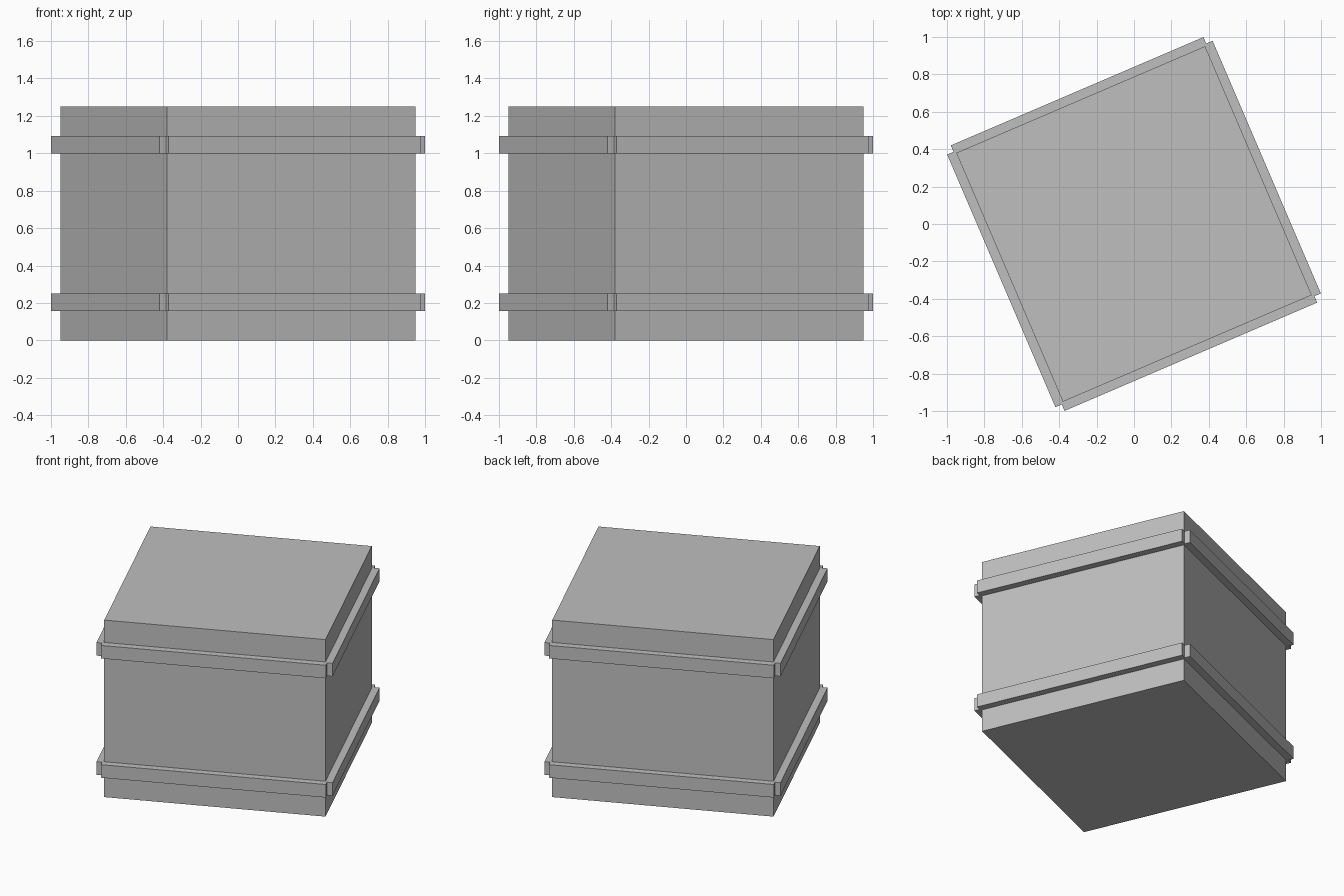
import bpy, bmesh, math
from mathutils import Matrix

cube = bpy.data.objects.get("Cube")
if cube:
    bpy.data.objects.remove(cube, do_unlink=True)

HALF = 0.7235      # half width of the box
HEIGHT = 1.25
REACH = 0.772      # outer face of the strips
END = 0.735        # half length of the strips
TURN = Matrix.Rotation(math.radians(23.2), 4, "Z")

grey = bpy.data.materials.new("plain_grey")
grey.use_nodes = True
grey.diffuse_color = (0.52, 0.52, 0.52, 1)
grey.node_tree.nodes["Principled BSDF"].inputs["Base Color"].default_value = grey.diffuse_color


def prism(name, outline, bottom, top):
    """Extrude a flat outline upwards into a solid."""
    bm = bmesh.new()
    base = bm.faces.new([bm.verts.new((x, y, bottom)) for x, y in outline])
    grown = bmesh.ops.extrude_face_region(bm, geom=[base], use_keep_orig=True)
    risen = [v for v in grown["geom"] if isinstance(v, bmesh.types.BMVert)]
    bmesh.ops.translate(bm, verts=risen, vec=(0, 0, top - bottom))
    bmesh.ops.recalc_face_normals(bm, faces=bm.faces)
    bm.transform(TURN)
    mesh = bpy.data.meshes.new(name)
    bm.to_mesh(mesh)
    bm.free()
    mesh.materials.append(grey)
    obj = bpy.data.objects.new(name, mesh)
    bpy.context.collection.objects.link(obj)


def four_corners(points):
    """Repeat one corner's points around the square by quarter turns."""
    outline = []
    for _ in range(4):
        outline += points
        points = [(-y, x) for x, y in points]
    return outline


# Main box
prism("box_body", four_corners([(HALF, HALF)]), 0, HEIGHT)

# Raised bands with notched corners, mirrored about mid height
notched = four_corners([(REACH, END), (END, END), (END, REACH)])
prism("lower_band", notched, 0.158, 0.25)
prism("upper_band", notched, HEIGHT - 0.25, HEIGHT - 0.158)
